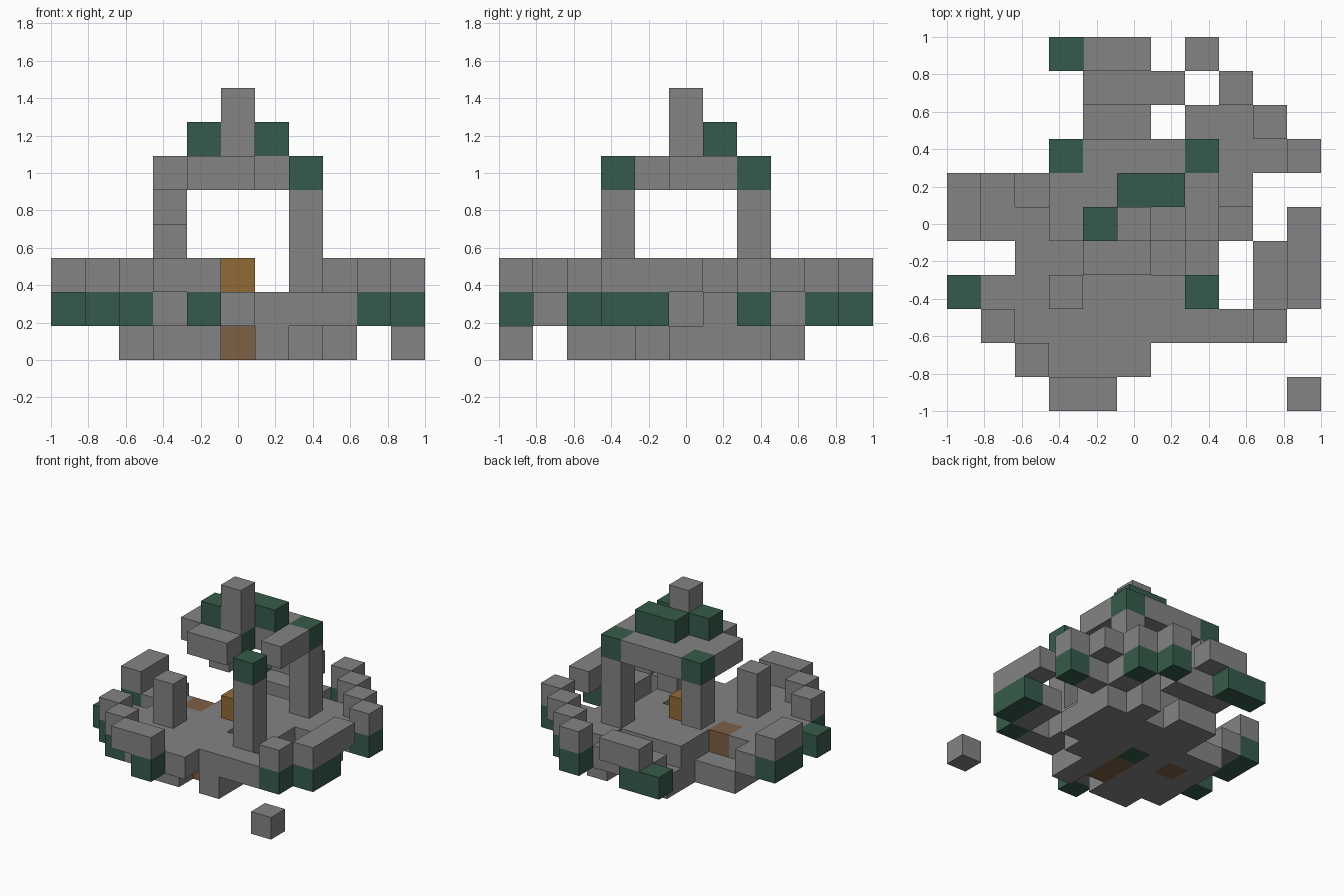
import bpy
import bmesh
from mathutils import Vector

cube = bpy.data.objects.get("Cube")
if cube:
    bpy.data.objects.remove(cube, do_unlink=True)

N = 11            # blocks along the longest side
S = 2 / N         # block size


def material(name, rgb):
    m = bpy.data.materials.new(name)
    m.use_nodes = True
    m.diffuse_color = (*rgb, 1)
    m.node_tree.nodes["Principled BSDF"].inputs["Base Color"].default_value = (*rgb, 1)
    return m


KEYS = "SMBG"
MATS = [material("grey_stone", (0.23, 0.23, 0.23)),
        material("mossy_green", (0.036, 0.105, 0.07)),
        material("brown_wood", (0.21, 0.115, 0.06)),
        material("gold", (0.28, 0.145, 0.035))]


def plan(level, text, first=0):
    """Blocks of one level; rows run from back to front, ending at row `first`."""
    rows = text.split()
    return {(x, len(rows) - 1 - r + first, level): c
            for r, row in enumerate(rows) for x, c in enumerate(row) if c != "."}


def column(x, y, low, high, key="S"):
    return {(x, y, z): key for z in range(low, high + 1)}


parts = {}

# Round foundation with a wooden path, and one fallen block
parts["foundation"] = plan(0, """
    ....SS.S...
    ....SSSSS..
    ..SSSSSSS..
    ..SBSMSSS..
    ..SSSBSS...
    ..SSSBS....
    ...SS.S....
    ...........
    ..........S""")

# Broken floor with a mossy rim
parts["floor"] = plan(1, """
    ...MM..M...
    ....SSS.M..
    .......SS..
    ....SSSSSSM
    MS..SSSSS..
    MSSBSSSS...
    ..SSSS.S.SM
    MSSSSSSS.SM
    .MSSSSSSSM.
    ..MSSS.....
    ....M......""")

# Ruined parapet
parts["parapet"] = plan(2, """
    ....SS.S...
    ........S..
    .........S.
    ..........S
    S..........
    S.........S
    ..........S
    ..........S
    .S.......S.
    ..S........
    ...SS......""")

# Pillars and the treasure in the middle
parts["front_left_pillar"] = column(7, 3, 2, 4)
parts["back_left_pillar"] = column(7, 7, 2, 4)
parts["front_right_pillar"] = column(3, 3, 2, 3)
parts["back_right_pillar"] = column(3, 7, 3, 4)
parts["treasure"] = column(5, 5, 2, 2, "G")

# Roof, its upper tier and the spire
parts["roof"] = plan(5, """
    ...MSSSM
    ...SSSSS
    ...SSM.S
    ....SS..
    .......M""", 3)
parts["upper_roof"] = plan(6, """
    .....MM
    ....M..""", 5)
parts["spire"] = column(5, 5, 6, 7)

occupied = set().union(*parts.values())
AXES = [Vector(v) for v in ((1, 0, 0), (0, 1, 0), (0, 0, 1))]


def build(name, blocks):
    """Make one object from blocks, leaving out faces hidden by neighbours."""
    bm = bmesh.new()
    for cell, key in blocks.items():
        centre = Vector(cell) + Vector((0.5, 0.5, 0.5)) - Vector((N / 2, N / 2, 0))
        for a, axis in enumerate(AXES):
            for sign in (-1, 1):
                side = axis * sign
                if tuple(int(c + d) for c, d in zip(cell, side)) in occupied:
                    continue
                u = AXES[(a + 1) % 3]
                v = side.cross(u)
                corners = [side + u + v, side - u + v, side - u - v, side + u - v]
                face = bm.faces.new([bm.verts.new((centre + c / 2) * S) for c in corners])
                face.material_index = KEYS.index(key)
    bmesh.ops.remove_doubles(bm, verts=bm.verts, dist=S / 100)
    mesh = bpy.data.meshes.new(name)
    for m in MATS:
        mesh.materials.append(m)
    bm.to_mesh(mesh)
    bm.free()
    bpy.context.collection.objects.link(bpy.data.objects.new(name, mesh))


for name, blocks in parts.items():
    build(name, blocks)
